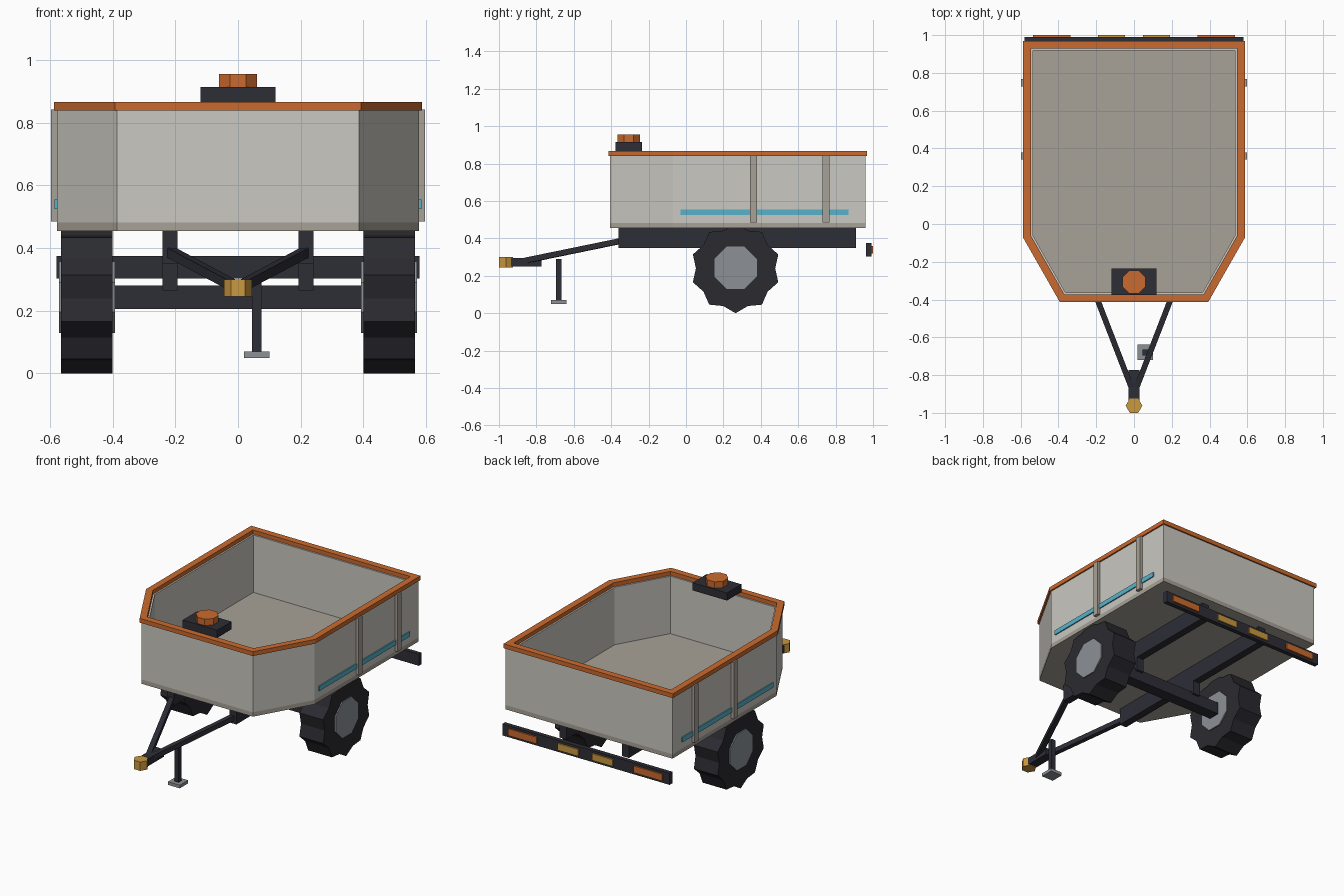
import bpy, bmesh, math
from mathutils import Vector

if "Cube" in bpy.data.objects:
    bpy.data.objects.remove(bpy.data.objects["Cube"])


def material(name, r, g, b):
    lin = [((c / 255 + 0.055) / 1.055) ** 2.4 for c in (r, g, b)]
    m = bpy.data.materials.new(name)
    m.diffuse_color = (*lin, 1)
    m.use_nodes = True
    m.node_tree.nodes["Principled BSDF"].inputs["Base Color"].default_value = m.diffuse_color
    return m


PANEL = material("light_grey_panel", 202, 200, 193)
TRIM = material("warm_grey_trim", 168, 162, 151)
ORANGE = material("orange", 203, 106, 46)
DARK = material("dark_frame", 45, 46, 54)
TYRE = material("tyre_rubber", 42, 42, 48)
STEEL = material("steel", 140, 145, 151)
GOLD = material("amber", 202, 152, 62)
BLUE = material("blue_stripe", 88, 178, 202)


def finish(name, bm, mat):
    bmesh.ops.recalc_face_normals(bm, faces=bm.faces[:])
    mesh = bpy.data.meshes.new(name)
    bm.to_mesh(mesh)
    bm.free()
    mesh.materials.append(mat)
    ob = bpy.data.objects.new(name, mesh)
    bpy.context.collection.objects.link(ob)
    return ob


def box(name, x, y, z, mat):
    """Box from three (min, max) ranges."""
    bm = bmesh.new()
    bmesh.ops.create_cube(bm, size=1)
    for v in bm.verts:
        v.co = [(r[0] + r[1]) / 2 + c * (r[1] - r[0]) for c, r in zip(v.co, (x, y, z))]
    return finish(name, bm, mat)


def prism(name, pts, lo, hi, mat, axis="z", hole=None):
    """Extrude a 2D loop along z or x, optionally with a matching inner loop."""
    bm = bmesh.new()

    def ring(loop, h):
        return [bm.verts.new((a, b, h) if axis == "z" else (h, a, b)) for a, b in loop]

    def bridge(r, s):
        for i in range(len(r)):
            j = (i + 1) % len(r)
            bm.faces.new((r[i], r[j], s[j], s[i]))

    a, b = ring(pts, lo), ring(pts, hi)
    bridge(a, b)
    if hole:
        c, d = ring(hole, lo), ring(hole, hi)
        bridge(c, d)
        bridge(a, c)
        bridge(b, d)
    else:
        bm.faces.new(a)
        bm.faces.new(b)
    return finish(name, bm, mat)


def polygon(cx, cy, radii, n, start):
    """Regular loop whose radius cycles through the given radii."""
    return [(cx + radii[i % len(radii)] * math.cos(start + math.tau * i / n),
             cy + radii[i % len(radii)] * math.sin(start + math.tau * i / n)) for i in range(n)]


def offset(loop, d):
    """Grow (d > 0) or shrink a counter-clockwise loop with mitred corners."""
    out = []
    for i, p in enumerate(loop):
        p = Vector(p)
        e0 = (p - Vector(loop[i - 1])).normalized()
        e1 = (Vector(loop[(i + 1) % len(loop)]) - p).normalized()
        n0, n1 = Vector((e0.y, -e0.x)), Vector((e1.y, -e1.x))
        out.append(tuple(p + (n0 + n1) * d / (1 + n0.dot(n1))))
    return out


def beam(name, p, q, size, mat):
    p, q = Vector(p), Vector(q)
    ob = box(name, (-size / 2, size / 2), (-size / 2, size / 2), (0, (q - p).length), mat)
    ob.rotation_mode = "QUATERNION"
    ob.rotation_quaternion = (q - p).to_track_quat("Z", "Y")
    ob.location = p
    return ob


def span(s, a, b):
    return tuple(sorted((s * a, s * b)))


# Tub: floor, walls and rim share one outline
half = [(0.387, -0.405), (0.578, -0.07), (0.578, 0.96)]
outline = half + [(-x, y) for x, y in reversed(half)]
prism("tub_floor", outline, 0.455, 0.482, TRIM)
prism("tub_walls", outline, 0.482, 0.842, PANEL, hole=offset(outline, -0.042))
prism("tub_rim", offset(outline, 0.009), 0.84, 0.867, ORANGE, hole=offset(outline, -0.032))

# Control box and knob over the front rim
box("control_box", (-0.12, 0.12), (-0.377, -0.235), (0.867, 0.915), DARK)
prism("control_knob", polygon(0, -0.306, [0.066], 8, math.pi / 8), 0.915, 0.955, ORANGE)

# Axle and rear light bar
box("axle", (-0.41, 0.41), (0.228, 0.302), (0.205, 0.28), DARK)
box("light_bar", (-0.58, 0.58), (0.963, 0.991), (0.303, 0.375), DARK)

for s, side in ((-1, "left"), (1, "right")):
    # Side ribs and stripe
    for y, where in ((0.36, "front"), (0.748, "rear")):
        box(f"{side}_{where}_rib", span(s, 0.57, 0.597), (y - 0.019, y + 0.019), (0.485, 0.842), TRIM)
    box(f"{side}_stripe", span(s, 0.577, 0.585), (-0.03, 0.87), (0.525, 0.555), BLUE)

    # Chassis rail, axle bracket and drawbar arm
    box(f"{side}_rail", span(s, 0.193, 0.241), (-0.36, 0.91), (0.35, 0.456), DARK)
    box(f"{side}_axle_bracket", span(s, 0.193, 0.241), (0.215, 0.315), (0.265, 0.355), DARK)
    beam(f"{side}_drawbar", (s * 0.217, -0.34, 0.388), (s * 0.008, -0.88, 0.277), 0.03, DARK)

    # Lugged tyre and octagonal hub
    lo, hi = span(s, 0.4, 0.565)
    prism(f"{side}_tyre", polygon(0.265, 0.24, [0.24, 0.212], 20, -math.pi / 2), lo, hi, TYRE, "x")
    lo, hi = span(s, 0.393, 0.572)
    prism(f"{side}_hub", polygon(0.265, 0.243, [0.123], 8, math.pi / 8), lo, hi, STEEL, "x")

    # Rear lamps
    box(f"{side}_tail_lamp", span(s, 0.335, 0.535), (0.991, 1.0), (0.318, 0.36), ORANGE)
    box(f"{side}_marker_lamp", span(s, 0.048, 0.19), (0.991, 1.0), (0.318, 0.36), GOLD)

# Hitch
box("hitch_tube", (-0.029, 0.029), (-0.94, -0.772), (0.25, 0.295), DARK)
prism("hitch_coupler", polygon(0, -0.962, [0.044], 6, 0), 0.245, 0.3, GOLD)

# Parking jack
box("jack_leg", (0.045, 0.075), (-0.695, -0.665), (0.065, 0.29), DARK)
box("jack_foot", (0.019, 0.101), (-0.721, -0.639), (0.05, 0.07), STEEL)
